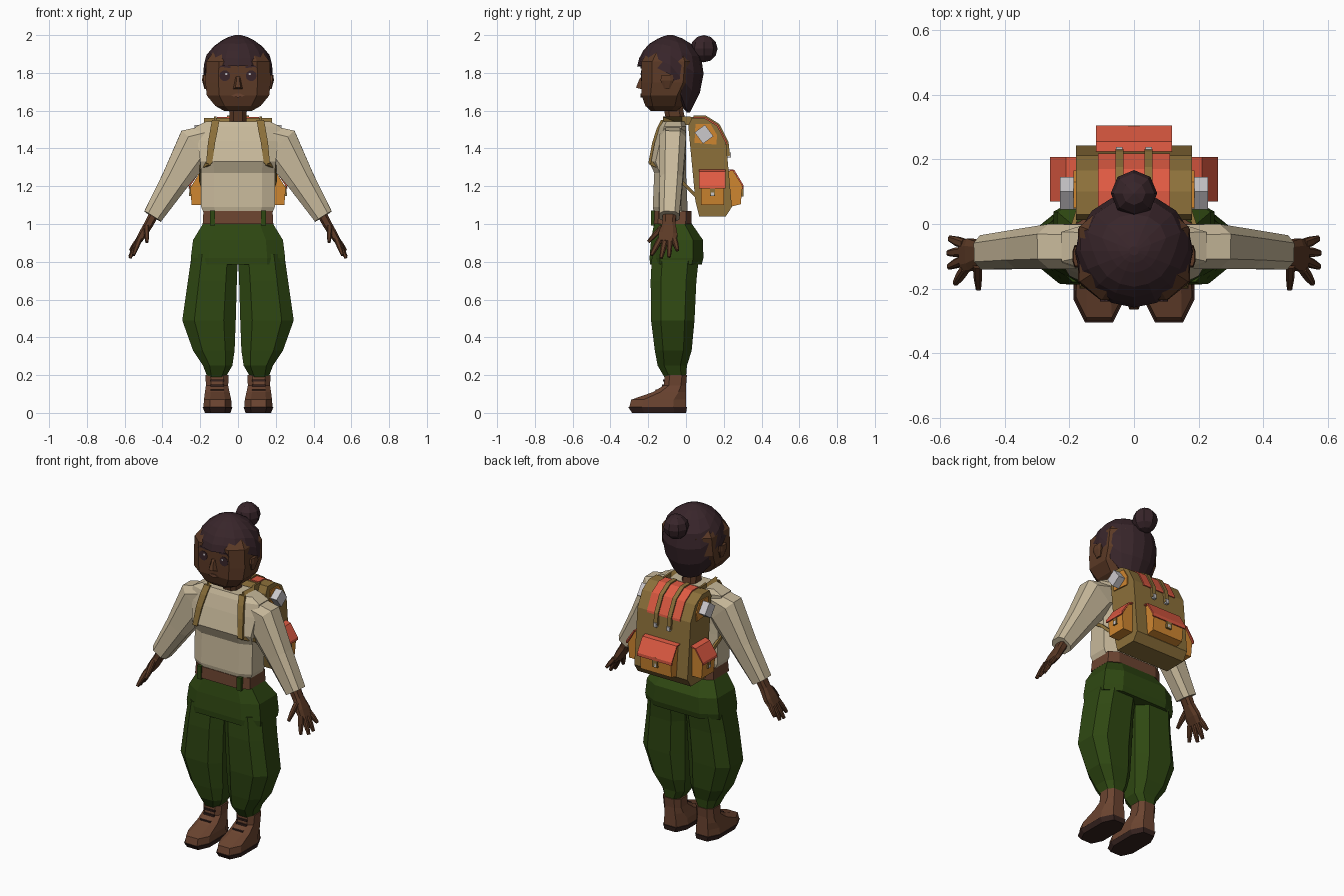
import bpy, bmesh, math
from mathutils import Vector as V

if "Cube" in bpy.data.objects:
    bpy.data.objects.remove(bpy.data.objects["Cube"])


def mat(name, hexcol):
    m = bpy.data.materials.new(name)
    c = [int(hexcol[i:i + 2], 16) / 255 for i in (0, 2, 4)]
    m.diffuse_color = [((v + .055) / 1.055) ** 2.4 if v > .04 else v / 12.92 for v in c] + [1]
    m.use_nodes = True
    m.node_tree.nodes["Principled BSDF"].inputs["Base Color"].default_value = m.diffuse_color
    return m


SKIN, HAIR = mat("skin", "5c3a26"), mat("hair", "38252a")
SHIRT, OLIVE = mat("shirt", "c8b99b"), mat("olive canvas", "8c703a")
PANTS, LEATHER = mat("pants green", "2f4812"), mat("leather", "6b4430")
RED, ORANGE = mat("flap red", "de5a42"), mat("pocket orange", "cf8630")
GREY, SOLE = mat("light grey", "cbc8cb"), mat("sole", "35221e")


def finish(name, bm, m, mirror=False):
    bmesh.ops.recalc_face_normals(bm, faces=bm.faces)
    me = bpy.data.meshes.new(name)
    bm.to_mesh(me)
    bm.free()
    me.materials.append(m)
    ob = bpy.data.objects.new(name, me)
    bpy.context.collection.objects.link(ob)
    if mirror:
        ob.modifiers.new("mirror", 'MIRROR').use_mirror_merge = False
    return ob


def loft(name, rings, m, mirror=False):
    """Skin a list of equal-length point rings and cap both ends."""
    bm = bmesh.new()
    vs = [[bm.verts.new(p) for p in r] for r in rings]
    n = len(vs[0])
    for a, b in zip(vs, vs[1:]):
        for i in range(n):
            bm.faces.new((a[i], a[(i + 1) % n], b[(i + 1) % n], b[i]))
    bm.faces.new(vs[0])
    bm.faces.new(vs[-1])
    return finish(name, bm, m, mirror)


def section(k):
    """Chamfered unit square, or a plain square when k is 1."""
    if k == 1:
        return [(1, 1), (-1, 1), (-1, -1), (1, -1)]
    return [(1, k), (k, 1), (-k, 1), (-1, k), (-1, -k), (-k, -1), (k, -1), (1, -k)]


def stack(name, levels, m, k=.6, mirror=False):
    """Loft of level rings given as (z, x0, x1, y0, y1)."""
    rings = [[V(((x0 + x1) / 2 + a * (x1 - x0) / 2, (y0 + y1) / 2 + b * (y1 - y0) / 2, z))
              for a, b in section(k)] for z, x0, x1, y0, y1 in levels]
    return loft(name, rings, m, mirror)


def tube(name, path, m, k=.55, mirror=True):
    """Loft along (x, y, z, half_u, half_v)."""
    ps = [V(p[:3]) for p in path]
    rings = []
    for i, p in enumerate(path):
        t = (ps[min(i + 1, len(ps) - 1)] - ps[max(i - 1, 0)]).normalized()
        u = V((0, 1, 0)).cross(t).normalized()
        v = t.cross(u)
        rings.append([ps[i] + u * a * p[3] + v * b * p[4] for a, b in section(k)])
    return loft(name, rings, m, mirror)


def prism(name, pts, a, b, m, axis='x', mirror=False):
    """Extrude a profile: (y, z) along x, or (x, z) along y."""
    put = (lambda p, w: V((w, p[0], p[1]))) if axis == 'x' else (lambda p, w: V((p[0], w, p[1])))
    return loft(name, [[put(p, w) for p in pts] for w in (a, b)], m, mirror)


def ribbon(name, pts, t, a, b, m, axis='x', mirror=False):
    """Sheet of thickness t lying on the left of a profile line."""
    out = []
    for i, p in enumerate(pts):
        d = (V(pts[min(i + 1, len(pts) - 1)]) - V(pts[max(i - 1, 0)])).normalized()
        out.append(V(p) + V((-d.y, d.x)) * t)
    return prism(name, list(pts) + out[::-1], a, b, m, axis, mirror)


def box(name, c, s, m, mirror=False):
    x, y, z = c
    return stack(name, [(z + h * s[2] / 2, x - s[0] / 2, x + s[0] / 2, y - s[1] / 2, y + s[1] / 2)
                        for h in (-1, 1)], m, 1, mirror)


# Boots
stack("boot_sole", [(0, .04, .175, -.285, 0), (.03, .03, .187, -.305, .005)], SOLE, .55, True)
stack("boot", [(.03, .034, .183, -.3, 0), (.07, .036, .18, -.29, 0), (.11, .045, .175, -.175, 0),
               (.145, .052, .17, -.118, 0), (.2, .05, .172, -.112, .005)], LEATHER, .55, True)
for i, (y, z) in enumerate([(-.155, .12), (-.12, .145), (-.116, .172)]):
    box(f"boot_lace_{i}", (.11, y, z), (.07, .014, .01), SOLE, True)

# Trousers: two baggy legs under a hip section
stack("trouser_leg", [(.19, .065, .162, -.115, 0), (.25, .03, .185, -.15, .005),
                      (.33, .018, .238, -.165, .03), (.49, .012, .295, -.185, .045),
                      (.7, .006, .265, -.187, .055), (.84, 0, .245, -.18, .07)], PANTS, .55, True)
stack("trouser_hips", [(.785, -.247, .247, -.19, .083), (.82, -.25, .25, -.193, .092),
                       (.915, -.238, .238, -.185, .09), (1.01, -.18, .18, -.168, .025)], PANTS, .62)
stack("belt", [(1.0, -.187, .187, -.18, .03), (1.068, -.183, .183, -.175, .03)], LEATHER, .7)
box("belt_loop", (.135, -.176, 1.032), (.028, .02, .08), PANTS, True)

# Shirt
stack("shirt_body", [(1.05, -.178, .178, -.168, .008), (1.09, -.195, .195, -.176, .008),
                     (1.27, -.195, .195, -.168, 0), (1.33, -.2, .2, -.195, 0),
                     (1.44, -.215, .215, -.165, 0), (1.515, -.225, .225, -.14, 0),
                     (1.543, -.17, .17, -.125, -.005)], SHIRT, .65)
tube("sleeve", [(.13, -.07, 1.45, .08, .068), (.22, -.07, 1.42, .108, .07),
                (.335, -.078, 1.228, .074, .061), (.452, -.088, 1.04, .052, .053)], SHIRT)

# Hands
tube("palm", [(.44, -.088, 1.06, .026, .036), (.472, -.09, 1.0, .024, .034),
              (.505, -.095, .945, .022, .05), (.53, -.1, .905, .016, .048)], SKIN)
fingers = {"index_finger": (.522, -.137, .92, .553, -.183, .835),
           "middle_finger": (.528, -.112, .91, .572, -.132, .82),
           "ring_finger": (.53, -.086, .91, .574, -.09, .825),
           "little_finger": (.525, -.062, .92, .57, -.045, .86),
           "thumb": (.485, -.125, .985, .482, -.2, .905)}
for n, (x, y, z, a, b, c) in fingers.items():
    tube(n, [(x, y, z, .014, .015), ((x + a) / 2, (y + b) / 2, (z + c) / 2, .013, .014),
             (a, b, c, .008, .009)], SKIN)

# Neck and head
tube("neck", [(0, -.05, 1.52, .046, .05), (0, -.075, 1.66, .044, .05)], SKIN, mirror=False)
stack("head", [(1.597, -.07, .07, -.185, -.05), (1.625, -.12, .12, -.215, -.02),
               (1.68, -.165, .165, -.235, 0), (1.75, -.173, .173, -.236, .04),
               (1.86, -.168, .168, -.236, .05), (1.94, -.11, .11, -.18, .01)], SKIN, .6)
loft("nose", [[V((s * x, y, z)) for s, x, y, z in
               ((-1, .028, -.23, 1.712), (1, .028, -.23, 1.712), (1, .012, -.23, 1.79), (-1, .012, -.23, 1.79))],
              [V((s * x, y, z)) for s, x, y, z in
               ((-1, .014, -.265, 1.722), (1, .014, -.265, 1.722), (1, .007, -.248, 1.765), (-1, .007, -.248, 1.765))]], SKIN)
stack("ear", [(1.715, .165, .178, -.115, -.085), (1.76, .165, .19, -.135, -.065),
              (1.79, .165, .188, -.13, -.07)], SKIN, .5, True)


def disc(name, x, z, r, y, m):
    prism(name, [(x + r * math.cos(i * math.pi / 5), z + r * math.sin(i * math.pi / 5))
                 for i in range(10)], -.23, y, m, 'y', True)


disc("eye", .07, 1.785, .029, -.238, HAIR)
disc("eye_glint", .062, 1.794, .006, -.24, GREY)
prism("eyebrow", [(.04, 1.825), (.09, 1.832), (.105, 1.822), (.09, 1.84), (.04, 1.837)],
      -.23, -.24, HAIR, 'y', True)
prism("mouth", [(-.035, 1.678), (0, 1.67), (.035, 1.678), (.012, 1.69), (-.012, 1.69)],
      -.225, -.24, LEATHER, 'y')

# Hair: a cap whose lower edge follows a hairline from fringe to nape
hairline = [1.835, 1.84, 1.83, 1.825, 1.79, 1.68, 1.61, 1.595, 1.59]
profile = [(1.58, .55), (1.65, .8), (1.75, .99), (1.83, 1.0), (1.9, .9), (1.96, .6), (1.99, .28), (2.0, .08)]


def radius(z):
    for (z0, r0), (z1, r1) in zip(profile, profile[1:]):
        if z <= z1:
            return r0 + (r1 - r0) * (z - z0) / (z1 - z0)
    return profile[-1][1]


rings = []
for t, f in ((0, .85), (0, 1), (.25, 1), (.5, 1), (.72, 1), (.88, 1), (.96, 1), (1, 1)):
    ring = []
    for i in range(16):
        a, zb = i * math.pi / 8, hairline[min(i, 16 - i)]
        z = zb + (2.0 - zb) * t
        ring.append(V((.184 * f * radius(z) * math.sin(a), -.083 - .177 * f * radius(z) * math.cos(a), z)))
    rings.append(ring)
loft("hair_cap", rings, HAIR)
bm = bmesh.new()
bmesh.ops.create_uvsphere(bm, u_segments=8, v_segments=6, radius=.072)
bmesh.ops.translate(bm, verts=bm.verts, vec=(0, .095, 1.928))
finish("hair_bun", bm, HAIR)

# Backpack body, lid and lid straps
prism("pack_body", [(.07, 1.04), (.21, 1.04), (.243, 1.09), (.212, 1.43), (.165, 1.52), (.1, 1.56),
                    (.03, 1.56), (.012, 1.52), (.05, 1.12)], -.18, .18, OLIVE)
lid = [(.212, 1.42), (.211, 1.43), (.165, 1.52), (.1, 1.56), (.04, 1.56)]
ribbon("pack_lid", lid[::-1], .007, -.112, .112, RED)
ribbon("lid_strap", ([(.218, 1.36)] + lid[1:])[::-1], .015, .032, .058, OLIVE, mirror=True)
box("lid_buckle", (.045, .228, 1.365), (.02, .02, .026), GREY, True)

# Back pocket
prism("back_pocket", [(.23, 1.09), (.29, 1.105), (.298, 1.2), (.25, 1.28), (.22, 1.28)], -.105, .105, ORANGE)
ribbon("back_pocket_flap", [(.215, 1.283), (.25, 1.281), (.298, 1.2), (.297, 1.185)], .008, -.117, .117, RED)
box("back_pocket_strap", (0, .297, 1.175), (.036, .016, .06), OLIVE)
box("back_pocket_buckle", (0, .299, 1.158), (.018, .012, .022), GREY)

# Side pockets
prism("side_pocket", [(.17, 1.1), (.245, 1.1), (.253, 1.19), (.205, 1.27), (.17, 1.28)],
      .08, .2, ORANGE, 'y', True)
ribbon("side_pocket_flap", [(.17, 1.282), (.205, 1.272), (.253, 1.2), (.253, 1.188)],
       .008, .07, .208, RED, 'y', True)
box("side_pocket_strap", (.251, .14, 1.175), (.014, .026, .055), OLIVE, True)
box("side_pocket_buckle", (.254, .14, 1.158), (.01, .014, .02), GREY, True)

# Tilted grey block on an orange patch at each upper side
prism("side_patch", [(.045, 1.43), (.16, 1.42), (.165, 1.47), (.13, 1.53), (.05, 1.53)],
      .175, .187, ORANGE, mirror=True)
prism("side_block", [(.045, 1.485), (.09, 1.425), (.145, 1.465), (.1, 1.525)], .175, .23, GREY, mirror=True)

# Shoulder straps
tube("shoulder_strap", [(.12, .04, 1.545, .006, .022), (.12, -.02, 1.548, .006, .022),
                        (.12, -.122, 1.546, .006, .022)], OLIVE, 1)
prism_pts = [(.097, -.124, 1.548), (.143, -.124, 1.548), (.16, -.193, 1.42), (.165, -.2, 1.32), (.14, -.2, 1.32)]
front = [((.118, -.125, 1.55), .02), ((.127, -.15, 1.5), .02), ((.14, -.172, 1.43), .019), ((.153, -.193, 1.32), .016)]
loft("chest_strap", [[V((x + a * w, y + b * .007, z)) for a, b in section(1)] for (x, y, z), w in front], OLIVE, True)
lower = [((.15, -.193, 1.325), .012), ((.197, -.13, 1.3), .012), ((.2, -.04, 1.24), .012), ((.17, .05, 1.15), .012)]
loft("lower_strap", [[V((x + b * .007, y, z + a * w)) for a, b in section(1)] for (x, y, z), w in lower], OLIVE, True)
